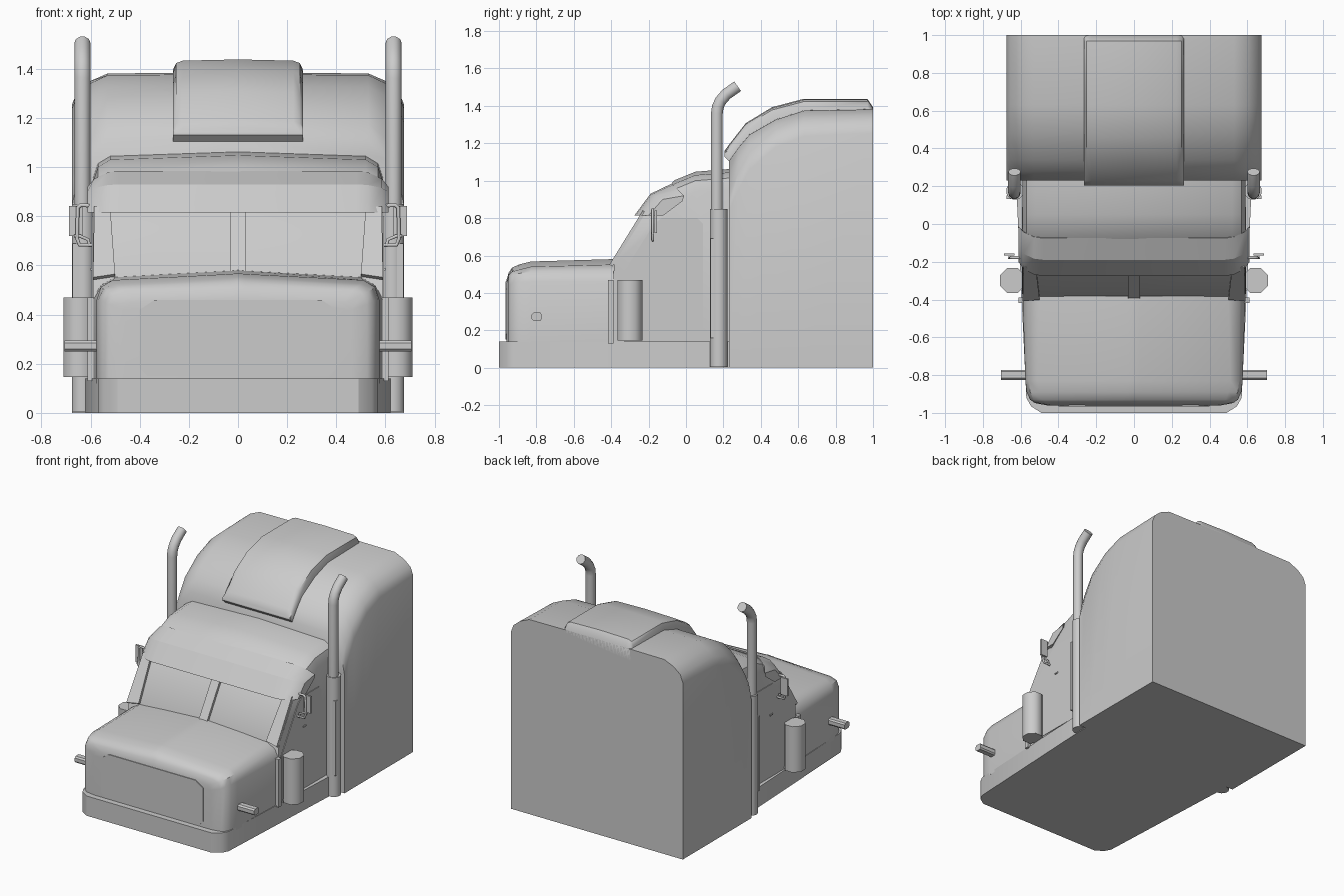
import bpy, bmesh, math
from mathutils import Vector

if "Cube" in bpy.data.objects:
    bpy.data.objects.remove(bpy.data.objects["Cube"])


def finish(obj, angle):
    bpy.ops.object.select_all(action='DESELECT')
    obj.select_set(True)
    bpy.context.view_layer.objects.active = obj
    if obj.type == 'CURVE':
        bpy.ops.object.convert(target='MESH')
    bpy.ops.object.shade_smooth_by_angle(angle=math.radians(angle))
    return obj


def loft(name, rings, angle=35):
    """Skin a row of equal-length closed rings and cap both ends."""
    bm = bmesh.new()
    rows = [[bm.verts.new(p) for p in r] for r in rings]
    n = len(rows[0])
    for a, b in zip(rows, rows[1:]):
        for i in range(n):
            j = (i + 1) % n
            bm.faces.new((a[i], a[j], b[j], b[i]))
    bm.faces.new(rows[0])
    bm.faces.new(rows[-1])
    bmesh.ops.recalc_face_normals(bm, faces=bm.faces)
    mesh = bpy.data.meshes.new(name)
    bm.to_mesh(mesh)
    bm.free()
    obj = bpy.data.objects.new(name, mesh)
    bpy.context.collection.objects.link(obj)
    return finish(obj, angle)


def plate(name, pts, offset):
    """Extrude a 3D polygon by an offset vector."""
    o = Vector(offset)
    return loft(name, [[Vector(p) for p in pts], [Vector(p) + o for p in pts]], 30)


def tube(name, pts, radius):
    cu = bpy.data.curves.new(name, 'CURVE')
    cu.dimensions = '3D'
    cu.bevel_depth = radius
    cu.bevel_resolution = 3
    cu.use_fill_caps = True
    sp = cu.splines.new('POLY')
    sp.points.add(len(pts) - 1)
    for q, p in zip(sp.points, pts):
        q.co = (*p, 1)
    obj = bpy.data.objects.new(name, cu)
    bpy.context.collection.objects.link(obj)
    return finish(obj, 50)


def cylinder(name, x, y, z0, z1, r, sides, angle):
    ring = [(x + r * math.cos(t), y + r * math.sin(t))
            for t in (2 * math.pi * (i + .5) / sides for i in range(sides))]
    return loft(name, [[(a, b, z) for a, b in ring] for z in (z0, z1)], angle)


def box(name, x0, x1, y0, y1, z0, z1):
    return plate(name, [(x0, y0, z0), (x1, y0, z0), (x1, y1, z0), (x0, y1, z0)], (0, 0, z1 - z0))


def arch(y, half):
    """Mirror a half cross-section (x, z), ending at the centre line."""
    return [(x, y, z) for x, z in half] + [(-x, y, z) for x, z in half[-2::-1]]


# Skirt and bumper
half = [(.49, -1), (.545, -.965), (.57, -.92), (.62, .13), (.62, .24)]
plate("skirt", [(x, y, 0) for x, y in half] + [(-x, y, 0) for x, y in half[::-1]], (0, 0, .14))

# Hood: y, half width, shoulder z, top half width, edge z, centre z
hood = [(-.96, .46, .42, .38, .455, .465), (-.948, .525, .44, .46, .495, .505),
        (-.93, .55, .455, .485, .513, .532), (-.89, .568, .46, .50, .525, .55),
        (-.83, .575, .46, .51, .54, .565), (-.38, .59, .46, .50, .552, .578)]
loft("hood", [arch(y, [(w, .12), (w, s), ((w + t) / 2 + .015, (s + e) / 2 + .012),
                       (t, e), (.03, c), (0, c + .003)]) for y, w, s, t, e, c in hood], 40)
# Grille panel
g = [(.37, .15), (.40, .18), (.40, .42), (.34, .46), (-.34, .46), (-.40, .42), (-.40, .18), (-.37, .15)]
plate("grille", [(x, -.965, z) for x, z in g], (0, .02, 0))

# Cab: side profile repeated across the width, drooping at the sides
prof = [(-.40, .10), (-.385, .555), (-.215, .83), (-.16, .90), (-.06, .985),
        (.05, 1.03), (.24, 1.045), (.24, .10)]
rings = []
for x, drop, crown in ((-.59, .09, 0), (-.57, .03, 0), (-.52, 0, 0), (0, 0, .018),
                       (.52, 0, 0), (.57, .03, 0), (.59, .09, 0)):
    rings.append([(x, y, z - (drop if z > .86 else 0) + (crown if z > .95 else 0))
                  for y, z in prof])
loft("cab", rings, 35)

# Windscreen divider, lower sill and pillars
out = (0, -.016, .01)


def on_glass(x, t):
    return (x, -.385 + .17 * t, .555 + .275 * t)


plate("windscreen_divider", [on_glass(x, t) for x, t in ((-.032, 0), (.032, 0), (.032, 1), (-.032, 1))], out)
for s in (-1, 1):
    plate("windscreen_pillar", [on_glass(s * x, t) for x, t in
                                ((.50, 0), (.59, -.05), (.585, 1), (.52, 1))], out)

# Sun visor
mid = [(-.275, .815), (-.19, .93), (-.075, .985), (-.06, .95), (-.20, .82)]
end = [(-.20, .815), (-.125, .90), (-.01, .92), (-.02, .89), (-.12, .815)]
rings = []
for x, k in ((-.612, 1), (-.585, .5), (-.53, .1), (-.48, 0), (.48, 0), (.53, .1), (.585, .5), (.612, 1)):
    rings.append([(x, a + (c - a) * k, b + (d - b) * k) for (a, b), (c, d) in zip(mid, end)])
loft("sun_visor", rings, 25)

# Sleeper: y, roof height, depth of the corner rounding
sleeper = [(.23, 1.11, .27), (.28, 1.18, .23), (.34, 1.25, .19), (.48, 1.33, .15),
           (.63, 1.378, .14), (1, 1.385, .13)]
loft("sleeper", [arch(y, [(.675, 0), (.675, h - d), (.655, h - d * .6), (.605, h - d * .28),
                          (.53, h - .004), (0, h)]) for y, h, d in sleeper], 50)
# Raised roof pod
pod = [(.205, 1.13, 1.155), (.23, 1.105, 1.19), (.32, 1.15, 1.305), (.46, 1.2, 1.39),
       (.63, 1.25, 1.435), (.97, 1.3, 1.435), (1, 1.3, 1.39)]
loft("roof_pod", [arch(y, [(.265, b), (.265, h - (h - b) * .3), (.252, h - .012),
                           (.225, h - .002), (0, h + .003)]) for y, b, h in pod], 40)

for s in (-1, 1):
    # Door panel
    door = [(-.37, .16), (-.36, .47), (-.17, .77), (-.13, .80), (.06, .80), (.09, .77), (.09, .16)]
    plate("door", [(s * .58, y, z) for y, z in door], (s * .014, 0, 0))
    box("door_handle", s * .59, s * .60, -.12, -.09, .58, .59)

    # Exhaust shield and stack
    cylinder("exhaust_shield", s * .63, .175, .005, .85, .047, 16, 40)
    box("shield_guard", s * .62, s * .674, .132, .152, .16, .69)
    tube("exhaust_stack", [(s * .633, y, z) for y, z in
                           ((.165, .8), (.165, 1.36), (.17, 1.395), (.185, 1.427),
                            (.215, 1.462), (.276, 1.505))], .033)

    # Air cleaner and its mounting strip
    cylinder("air_cleaner", s * .643, -.30, .145, .47, .072, 8, 50)
    box("cleaner_bracket", s * .57, s * .612, -.418, -.388, .13, .47)

    # Side lamp
    lamp = [(-.825, .26), (-.815, .25), (-.78, .25), (-.772, .26), (-.772, .285),
            (-.78, .295), (-.815, .295), (-.825, .285)]
    plate("side_lamp", [(s * .56, y, z) for y, z in lamp], (s * .145, 0, 0))

    # Mirror and bracket
    box("mirror", s * .632, s * .688, -.168, -.155, .72, .842)
    tube("mirror_bracket", [(s * x, -.178, z) for x, z in
                            ((.58, .842), (.64, .845), (.652, .835), (.655, .71), (.645, .683), (.58, .683))], .008)
    tube("mirror_brace", [(s * x, -.178, z) for x, z in
                          ((.605, .683), (.61, .705), (.645, .72), (.668, .72))], .007)
